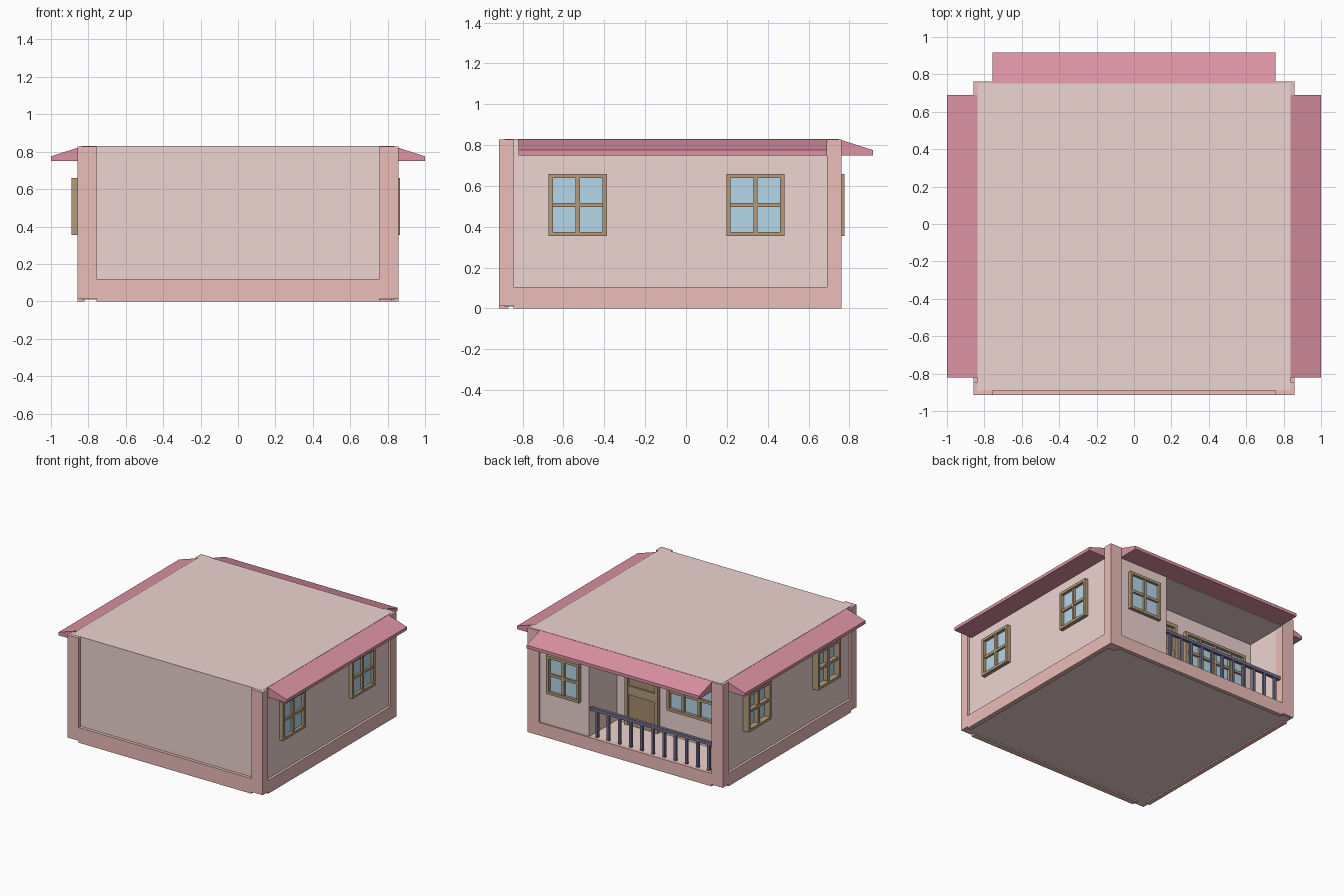
import bpy, bmesh
from mathutils import Matrix, Vector

if "Cube" in bpy.data.objects:
    bpy.data.objects.remove(bpy.data.objects["Cube"])


def material(name, rgb):
    m = bpy.data.materials.new(name)
    m.diffuse_color = (*rgb, 1)
    m.use_nodes = True
    m.node_tree.nodes["Principled BSDF"].inputs["Base Color"].default_value = m.diffuse_color
    return m


WALL = material("wall_pink", (0.85, 0.66, 0.63))
TRIM = material("trim_coral", (0.83, 0.51, 0.48))
AWNING = material("awning_red", (0.72, 0.29, 0.37))
WOOD = material("wood_brown", (0.45, 0.33, 0.20))
PANEL = material("door_panel", (0.37, 0.27, 0.15))
GLASS = material("glass_blue", (0.46, 0.67, 0.80))
IRON = material("railing_navy", (0.17, 0.16, 0.25))


def boxes(name, specs, mat, frame=Matrix()):
    """One object from several boxes, each (x0, x1, y0, y1, z0, z1)."""
    bm = bmesh.new()
    for x0, x1, y0, y1, z0, z1 in specs:
        size = Matrix.Diagonal((x1 - x0, y1 - y0, z1 - z0, 1))
        mid = Matrix.Translation(((x0 + x1) / 2, (y0 + y1) / 2, (z0 + z1) / 2))
        bmesh.ops.create_cube(bm, size=1, matrix=frame @ mid @ size)
    return finish(name, bm, mat)


def finish(name, bm, mat):
    bmesh.ops.recalc_face_normals(bm, faces=bm.faces)
    me = bpy.data.meshes.new(name)
    bm.to_mesh(me)
    bm.free()
    me.materials.append(mat)
    ob = bpy.data.objects.new(name, me)
    bpy.context.collection.objects.link(ob)
    return ob


def facing(side, u, wall, z):
    """Local frame on a wall: x along it, y outwards, z up."""
    out = {"right": Vector((1, 0, 0)), "left": Vector((-1, 0, 0)), "back": Vector((0, 1, 0))}[side]
    along = out.cross(Vector((0, 0, 1)))
    pos = Vector((u, wall, z)) if side == "back" else Vector((wall, u, z))
    m = Matrix((along, out, (0, 0, 1))).transposed().to_4x4()
    m.translation = pos
    return m


def window(name, frame, w, h, depth, cols=2, bar=0.021):
    a, b = w / 2, h / 2
    specs = [(-a, a, -0.01, depth, s * (b - bar / 2) - bar / 2, s * (b - bar / 2) + bar / 2) for s in (-1, 1)]
    specs += [(s * (a - bar / 2) - bar / 2, s * (a - bar / 2) + bar / 2, -0.01, depth, bar - b, b - bar)
              for s in (-1, 1)]
    specs.append((bar - a, a - bar, -0.01, depth * 0.75, -bar / 2, bar / 2))
    for i in range(1, cols):
        c = -a + w * i / cols
        specs.append((c - bar / 2, c + bar / 2, -0.01, depth * 0.8, bar - b, b - bar))
    boxes(name + "_frame", specs, WOOD, frame)
    boxes(name + "_glass", [(bar - a, a - bar, -0.01, 0.006, bar - b, b - bar)], GLASS, frame)


def awning(name, side, u, wall, length, reach):
    """Wedge profile extruded along the wall."""
    frame = facing(side, u, wall, 0)
    bm = bmesh.new()
    prof = [(0, 0.75), (reach, 0.75), (reach, 0.775), (0, 0.828)]
    face = bm.faces.new([bm.verts.new(frame @ Vector((-length / 2, y, z))) for y, z in prof])
    ext = bmesh.ops.extrude_face_region(bm, geom=[face])["geom"]
    vec = frame.to_3x3() @ Vector((length, 0, 0))
    bmesh.ops.translate(bm, verts=[v for v in ext if isinstance(v, bmesh.types.BMVert)], vec=vec)
    finish(name, bm, AWNING)


# House body with the porch cut out of the back
body = boxes("house_body", [(-0.837, 0.837, -0.89, 0.75, 0.01, 0.83)], WALL)
cutter = boxes("porch_cutter", [(-0.76, 0.325, 0.40, 0.90, 0.10, 0.745)], WALL)
cutter.hide_render = True
cutter.hide_viewport = True
cut = body.modifiers.new("porch", 'BOOLEAN')
cut.operation = 'DIFFERENCE'
cut.solver = 'EXACT'
cut.object = cutter

# Corner posts: an L of two thin plates wrapped around each corner
for sx, xn in ((-1, "left"), (1, "right")):
    for y_out, y_in, yn in ((-0.915, -0.845, "front"), (0.762, 0.69, "back")):
        z0 = 0.0 if (sx, yn) == (1, "back") else 0.015
        xs = sorted((sx * 0.857, sx * 0.757))
        ys = sorted((y_out, y_in))
        boxes(f"{yn}_{xn}_post", [(*xs, *ys, z0, 0.8285)], TRIM)

# Base band around the house
boxes("base_front", [(-0.757, 0.757, -0.915, -0.87, 0, 0.12)], TRIM)
boxes("base_back", [(-0.757, 0.757, 0.73, 0.762, 0, 0.102)], TRIM)
for sx, xn in ((-1, "left"), (1, "right")):
    xs = sorted((sx * 0.857, sx * 0.82))
    boxes("base_" + xn, [(*xs, -0.845, 0.69, 0, 0.105)], TRIM)

# Awnings over three sides
awning("awning_right", "right", -0.065, 0.837, 1.51, 0.163)
awning("awning_left", "left", -0.065, -0.837, 1.51, 0.163)
awning("awning_back", "back", 0, 0.75, 1.514, 0.167)

# Windows
for y, n in ((-0.53, "front"), (0.34, "rear")):
    window(f"right_{n}_window", facing("right", y, 0.837, 0.507), 0.285, 0.305, 0.03)
    window(f"left_{n}_window", facing("left", y, -0.837, 0.507), 0.285, 0.305, 0.053)
window("back_window", facing("back", 0.54, 0.75, 0.507), 0.285, 0.305, 0.027)
window("porch_window", facing("back", -0.41, 0.40, 0.46), 0.56, 0.305, 0.03, cols=4)

# Door in the porch
door = facing("back", 0.095, 0.40, 0.10)
boxes("door_frame", [(-0.145, -0.118, -0.01, 0.03, 0, 0.53), (0.118, 0.145, -0.01, 0.03, 0, 0.53),
                     (-0.118, 0.118, -0.01, 0.03, 0.5, 0.53), (-0.118, 0.118, -0.01, 0.025, 0.24, 0.31),
                     (-0.118, 0.118, -0.01, 0.025, 0, 0.04)], WOOD, door)
boxes("door_panels", [(-0.118, 0.118, -0.01, 0.012, 0, 0.5)], PANEL, door)

# Porch railing
rail = [(-0.757, 0.325, 0.712, 0.738, 0.305, 0.33)]
for i in range(11):
    x = -0.71 + i * 0.098
    rail.append((x - 0.01, x + 0.01, 0.715, 0.735, 0.095, 0.31))
boxes("porch_railing", rail, IRON)
